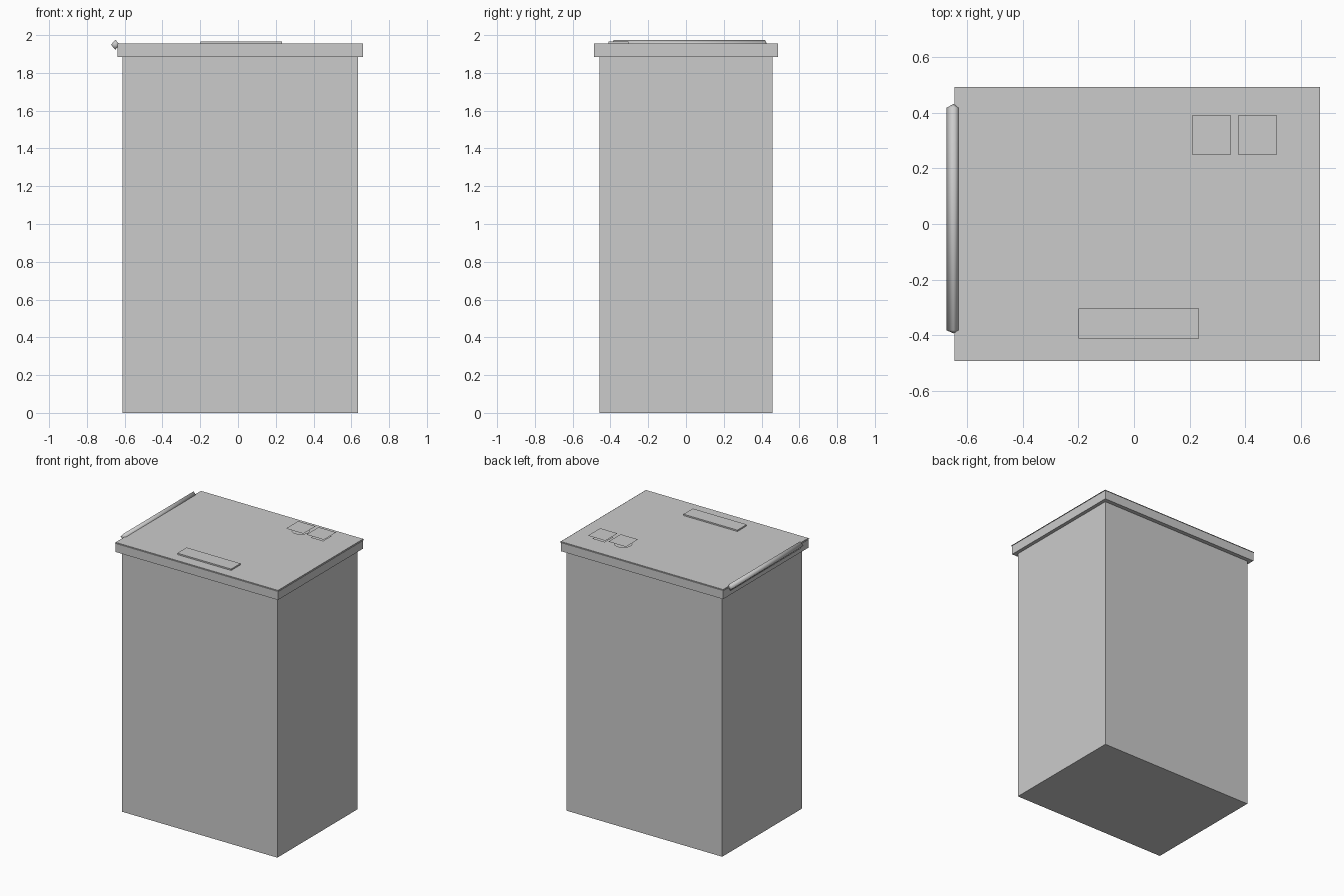
import bpy, bmesh
from math import pi, cos, sin

if "Cube" in bpy.data.objects:
    bpy.data.objects.remove(bpy.data.objects["Cube"])


def make(name, verts, faces):
    mesh = bpy.data.meshes.new(name)
    mesh.from_pydata(verts, [], faces)
    bm = bmesh.new()
    bm.from_mesh(mesh)
    bmesh.ops.recalc_face_normals(bm, faces=bm.faces)
    bm.to_mesh(mesh)
    bm.free()
    obj = bpy.data.objects.new(name, mesh)
    bpy.context.collection.objects.link(obj)
    return obj


def box(name, x0, x1, y0, y1, z0, z1):
    verts = [(x, y, z) for z in (z0, z1)
             for x, y in ((x0, y0), (x1, y0), (x1, y1), (x0, y1))]
    faces = [(3, 2, 1, 0), (4, 5, 6, 7)]
    faces += [(i, (i + 1) % 4, (i + 1) % 4 + 4, i + 4) for i in range(4)]
    return make(name, verts, faces)


def flat_polygon(name, points, z):
    # single upward-facing sheet
    mesh = bpy.data.meshes.new(name)
    mesh.from_pydata([(x, y, z) for x, y in points], [], [range(len(points))])
    obj = bpy.data.objects.new(name, mesh)
    bpy.context.collection.objects.link(obj)
    return obj


def square(cx, cy, h):
    return [(cx - h, cy - h), (cx + h, cy - h), (cx + h, cy + h), (cx - h, cy + h)]


# Cabinet body and overhanging lid
box("cabinet_body", -0.611, 0.636, -0.458, 0.458, 0.0, 1.885)
box("lid", -0.639, 0.662, -0.488, 0.488, 1.885, 1.955)

# Thin trim sheet around the lid edge
flat_polygon("lid_trim", [(-0.645, -0.493), (0.669, -0.493),
                          (0.669, 0.493), (-0.645, 0.493)], 1.95)

# Raised plate near the front of the lid
box("front_plate", -0.199, 0.233, -0.411, -0.304, 1.95, 1.965)

# Side rail: diamond section with pointed ends
cx, cz, r = -0.649, 1.949, 0.024
ring = [(cx + r * cos(i * pi / 2), cz + 0.026 * sin(i * pi / 2)) for i in range(4)]
verts = [(x, y, z) for y in (-0.382, 0.418) for x, z in ring]
verts += [(cx, -0.393, cz), (cx, 0.431, cz)]
faces = []
for i in range(4):
    j = (i + 1) % 4
    faces += [(i, j, j + 4, i + 4), (j, i, 8), (i + 4, j + 4, 9)]
rail = make("side_rail", verts, faces)
for p in rail.data.polygons:
    p.use_smooth = True

# Round and square indicators, each under a floating square pane
disc = [(0.279 + 0.06 * cos(2 * pi * i / 32), 0.32 + 0.06 * sin(2 * pi * i / 32))
        for i in range(32)]
flat_polygon("round_indicator", disc, 1.975)
flat_polygon("square_indicator", square(0.443, 0.32, 0.05), 1.975)
for x, side in ((0.279, "left"), (0.443, "right")):
    flat_polygon("indicator_pane_" + side, square(x, 0.32, 0.07), 2.0)
